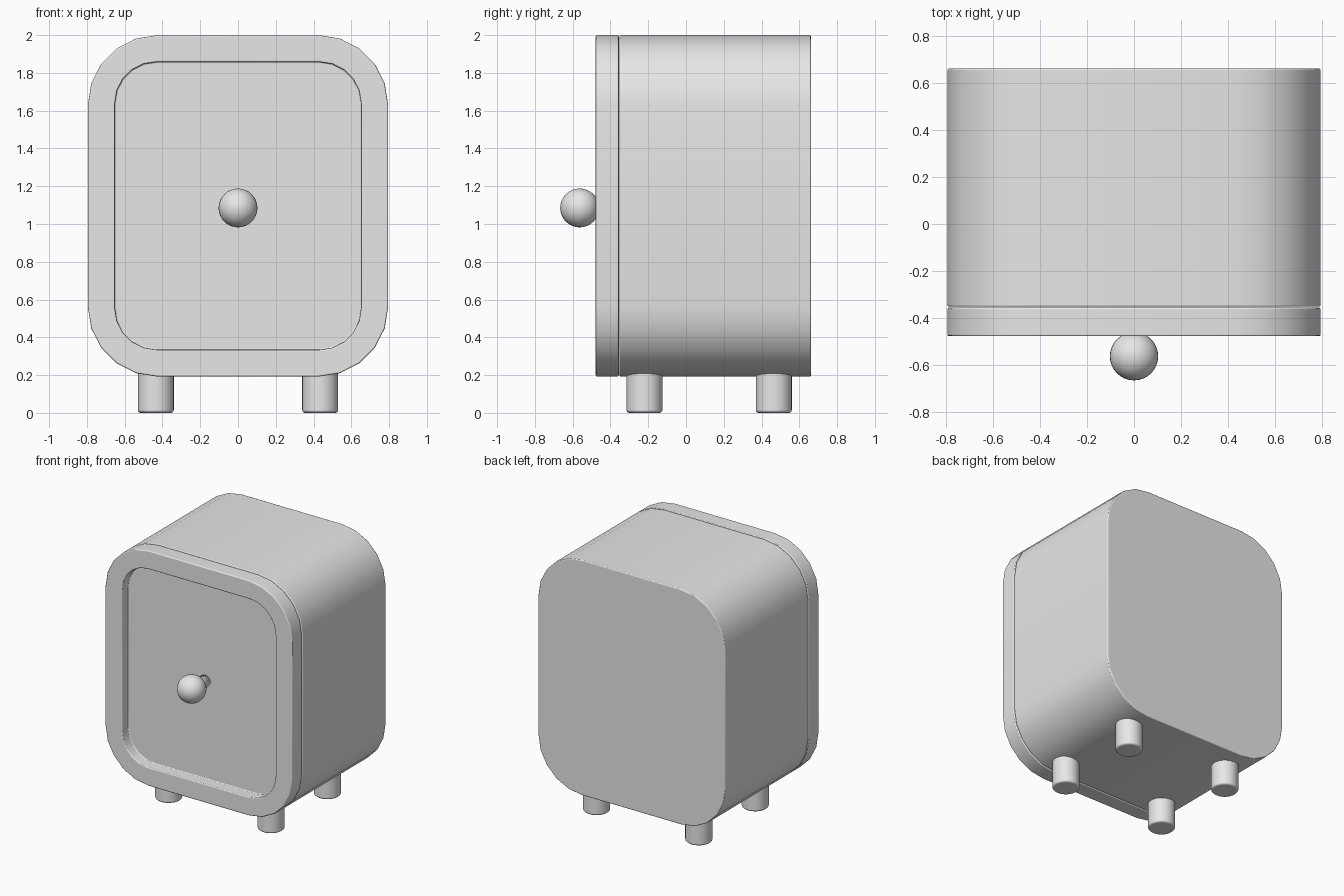
import bpy, bmesh
from math import sin, cos, pi, radians
from mathutils import Matrix

cube = bpy.data.objects.get("Cube")
if cube:
    bpy.data.objects.remove(cube, do_unlink=True)

GREY = (0.8, 0.8, 0.8, 1.0)
grey = bpy.data.materials.new("plain grey")
grey.use_nodes = True
grey.diffuse_color = GREY
grey.node_tree.nodes["Principled BSDF"].inputs["Base Color"].default_value = GREY

MID_Z = 1.096


def finish(name, bm, bevel=0.0):
    """Turn a bmesh into a smooth shaded object with softened edges."""
    bmesh.ops.recalc_face_normals(bm, faces=bm.faces[:])
    mesh = bpy.data.meshes.new(name)
    bm.to_mesh(mesh)
    bm.free()
    mesh.materials.append(grey)
    mesh.shade_smooth()
    obj = bpy.data.objects.new(name, mesh)
    bpy.context.collection.objects.link(obj)
    if bevel:
        mod = obj.modifiers.new("soft edges", 'BEVEL')
        mod.width = bevel
        mod.segments = 3
        mod.limit_method = 'ANGLE'
        mod.angle_limit = radians(40)
        mod.harden_normals = True
    return obj


def outline(half_w, half_h, radius, y, steps=5):
    """Rounded rectangle in the xz plane."""
    points = []
    for quarter, (sx, sz) in enumerate([(1, 1), (-1, 1), (-1, -1), (1, -1)]):
        for i in range(steps + 1):
            a = (quarter + i / steps) * pi / 2
            points.append((sx * (half_w - radius) + radius * cos(a), y,
                           MID_Z + sz * (half_h - radius) + radius * sin(a)))
    return points


def loft(name, rings, bevel):
    """Skin a row of outlines and cap both ends."""
    bm = bmesh.new()
    loops = [[bm.verts.new(p) for p in outline(*ring)] for ring in rings]
    for a, b in zip(loops, loops[1:]):
        for i in range(len(a)):
            j = (i + 1) % len(a)
            bm.faces.new((a[i], a[j], b[j], b[i]))
    bm.faces.new(loops[0])
    bm.faces.new(loops[-1])
    return finish(name, bm, bevel)


def cylinder(name, radius, depth, matrix, bevel):
    bm = bmesh.new()
    bmesh.ops.create_cone(bm, cap_ends=True, segments=32, radius1=radius,
                          radius2=radius, depth=depth, matrix=matrix)
    return finish(name, bm, bevel)


# Cabinet and its door with a recessed panel
SHELL = (0.795, 0.904, 0.37)
PANEL = (0.652, 0.762, 0.22)
loft("cabinet_body", [SHELL + (0.662,), SHELL + (-0.352,)], 0.008)
loft("door", [SHELL + (-0.356,), SHELL + (-0.478,),
              PANEL + (-0.478,), PANEL + (-0.40,)], 0.008)

# Door knob on a short stem
cylinder("knob_stem", 0.045, 0.17,
         Matrix.Translation((0, -0.475, 1.085)) @ Matrix.Rotation(pi / 2, 4, 'X'), 0)
bm = bmesh.new()
bmesh.ops.create_uvsphere(bm, u_segments=32, v_segments=16, radius=0.103,
                          matrix=Matrix.Translation((0, -0.563, 1.085)))
finish("door_knob", bm)

# Four feet
for side, x in (("left", 0.435), ("right", -0.435)):
    for end, y in (("front", -0.22), ("back", 0.465)):
        cylinder(f"{end}_{side}_foot", 0.095, 0.22,
                 Matrix.Translation((x, y, 0.11)), 0.015)
